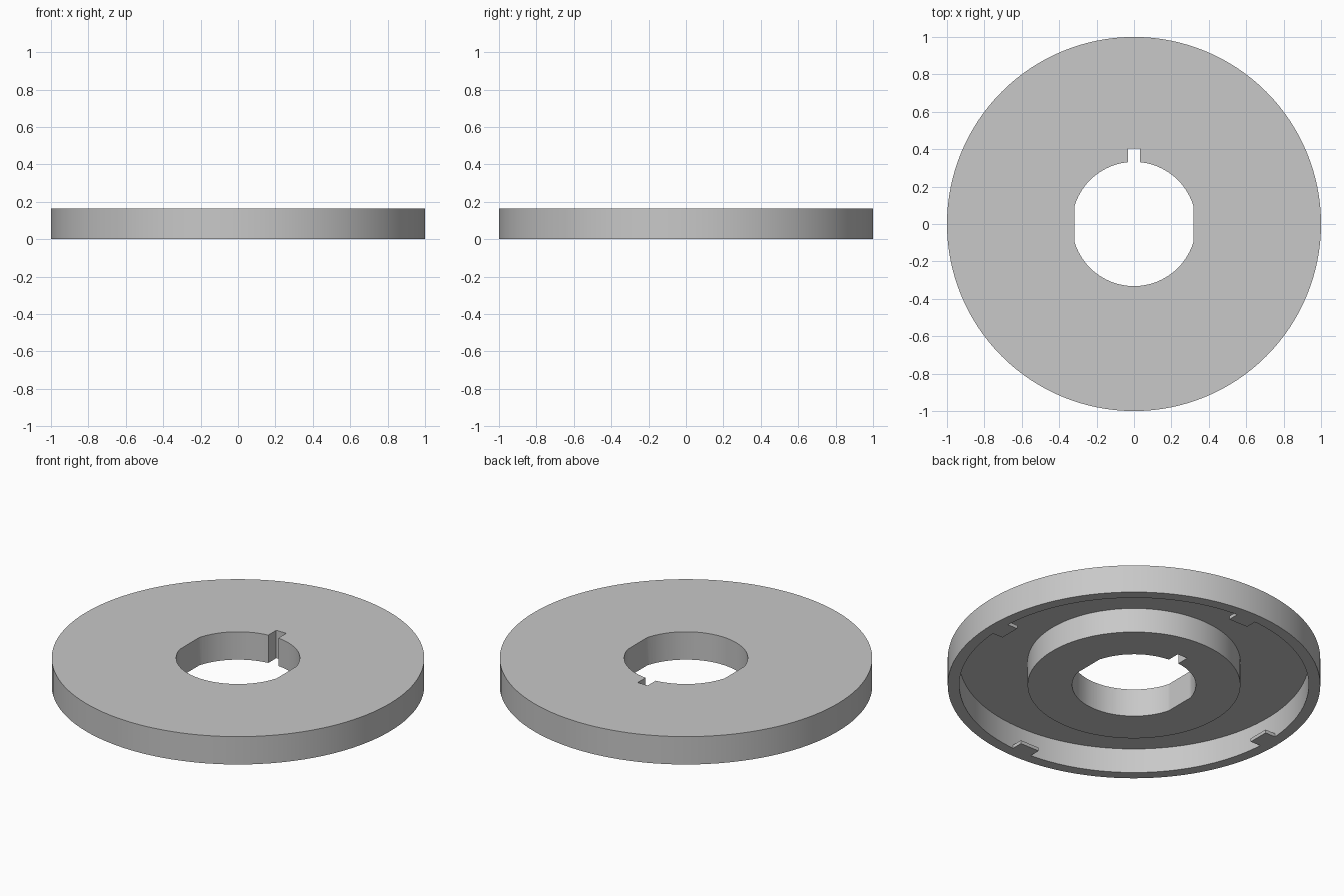
import bpy, bmesh
from math import pi, acos, cos, sin, tau, radians
from mathutils import Vector, Matrix

if "Cube" in bpy.data.objects:
    bpy.data.objects.remove(bpy.data.objects["Cube"], do_unlink=True)

HEIGHT, CEILING = 0.165, 0.146
HUB_R, RIM_IN, RIM_OUT = 0.571, 0.938, 1.0
BORE_R, FLAT_X = 0.332, 0.319
KEY_X, KEY_Y = 0.033, 0.405

grey = bpy.data.materials.new("plain_grey")
grey.use_nodes = True
colour = (0.58, 0.58, 0.58, 1)
grey.diffuse_color = colour
grey.node_tree.nodes["Principled BSDF"].inputs["Base Color"].default_value = colour


def make_object(name, bm):
    bmesh.ops.recalc_face_normals(bm, faces=bm.faces)
    mesh = bpy.data.meshes.new(name)
    bm.to_mesh(mesh)
    bm.free()
    mesh.materials.append(grey)
    obj = bpy.data.objects.new(name, mesh)
    bpy.context.collection.objects.link(obj)
    return obj


def lathe(name, profile, steps):
    bm = bmesh.new()
    verts = [bm.verts.new((r, 0, z)) for r, z in profile]
    edges = [bm.edges.new(pair) for pair in zip(verts, verts[1:])]
    bmesh.ops.spin(bm, geom=verts + edges, cent=(0, 0, 0), axis=(0, 0, 1),
                   angle=tau, steps=steps)
    bmesh.ops.remove_doubles(bm, verts=bm.verts, dist=1e-4)
    return make_object(name, bm)


def prism(name, outline, z0, z1):
    bm = bmesh.new()
    face = bm.faces.new([bm.verts.new((x, y, z0)) for x, y in outline])
    result = bmesh.ops.extrude_face_region(bm, geom=[face])
    top = [v for v in result["geom"] if isinstance(v, bmesh.types.BMVert)]
    bmesh.ops.translate(bm, verts=top, vec=(0, 0, z1 - z0))
    return make_object(name, bm)


def arc(radius, start, end, steps):
    angles = [start + (end - start) * i / steps for i in range(steps + 1)]
    return [(radius * cos(a), radius * sin(a)) for a in angles]


# Disc: outer rim, thin web and solid hub in one turned profile
disc = lathe("recessed_disc", [
    (0, 0), (HUB_R, 0), (HUB_R, CEILING), (RIM_IN, CEILING),
    (RIM_IN, 0), (RIM_OUT, 0), (RIM_OUT, HEIGHT), (0, HEIGHT)], 128)

# Bore: round hole with two side flats and a keyway at the back
flat, key = acos(FLAT_X / BORE_R), acos(KEY_X / BORE_R)
bore = prism("bore_cutter",
             arc(BORE_R, flat, key, 20)
             + [(KEY_X, KEY_Y), (-KEY_X, KEY_Y)]
             + arc(BORE_R, pi - key, pi - flat, 20)
             + arc(BORE_R, pi + flat, tau - flat, 44), -0.1, HEIGHT + 0.1)
bore.hide_render = True
cut = disc.modifiers.new("bore", 'BOOLEAN')
cut.operation, cut.solver, cut.object = 'DIFFERENCE', 'EXACT', bore
bpy.ops.object.select_all(action='DESELECT')
bpy.context.view_layer.objects.active = disc
disc.select_set(True)
bpy.ops.object.modifier_apply(modifier=cut.name)
bpy.data.objects.remove(bore, do_unlink=True)
bpy.ops.object.shade_smooth_by_angle(angle=radians(30))

# Four small snap tabs under the rim
inner, half = 0.87, 0.062
for i, side in enumerate(("left", "back", "right", "front")):
    tab = prism(f"{side}_snap_tab",
                [(inner, -half), (RIM_IN, -half), (RIM_IN, half), (inner, half)],
                0, 0.02)
    tab.data.transform(Matrix.Rotation(i * pi / 2, 4, 'Z'))
